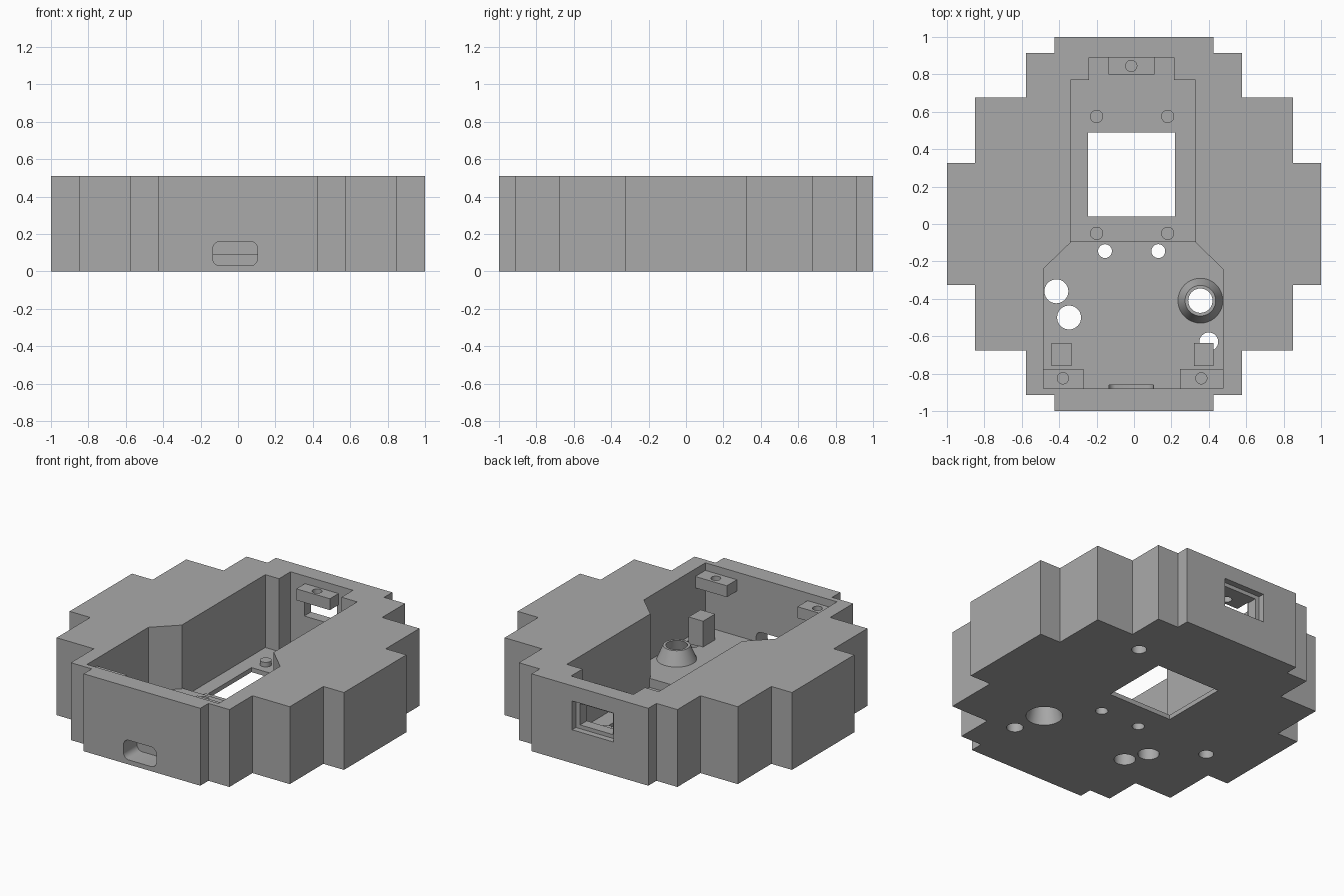
import bpy, bmesh, math

if "Cube" in bpy.data.objects:
    bpy.data.objects.remove(bpy.data.objects["Cube"], do_unlink=True)

grey = bpy.data.materials.new("plain grey")
grey.use_nodes = True
grey.diffuse_color = (0.4, 0.4, 0.4, 1)
grey.node_tree.nodes["Principled BSDF"].inputs["Base Color"].default_value = (0.4, 0.4, 0.4, 1)

HEIGHT, LOW, HIGH = 0.51, 0.03, 0.09   # rim height and the two floor levels


def finish(bm, name):
    bmesh.ops.recalc_face_normals(bm, faces=bm.faces)
    mesh = bpy.data.meshes.new(name)
    bm.to_mesh(mesh)
    bm.free()
    mesh.materials.append(grey)
    obj = bpy.data.objects.new(name, mesh)
    bpy.context.collection.objects.link(obj)
    return obj


def prism(name, points, z0, z1):
    bm = bmesh.new()
    face = bm.faces.new([bm.verts.new((x, y, z0)) for x, y in points])
    top = bmesh.ops.extrude_face_region(bm, geom=[face])["geom"]
    verts = [v for v in top if isinstance(v, bmesh.types.BMVert)]
    bmesh.ops.translate(bm, verts=verts, vec=(0, 0, z1 - z0))
    return finish(bm, name)


def box(name, x0, x1, y0, y1, z0, z1):
    return prism(name, [(x0, y0), (x1, y0), (x1, y1), (x0, y1)], z0, z1)


def cone(name, x, y, r0, r1, z0, z1):
    bm = bmesh.new()
    bmesh.ops.create_cone(bm, cap_ends=True, segments=40, radius1=r0, radius2=r1, depth=z1 - z0)
    bmesh.ops.translate(bm, verts=bm.verts, vec=(x, y, (z0 + z1) / 2))
    return finish(bm, name)


def cut(target, cutter):
    mod = target.modifiers.new("cut", "BOOLEAN")
    mod.operation, mod.solver, mod.object = "DIFFERENCE", "EXACT", cutter
    bpy.context.view_layer.objects.active = target
    bpy.ops.object.modifier_apply(modifier=mod.name)
    bpy.data.objects.remove(cutter, do_unlink=True)


# Stepped outer body, mirrored from one quarter outline
quarter = [(1, 0.325), (0.85, 0.325), (0.85, 0.675), (0.578, 0.675),
           (0.578, 0.915), (0.425, 0.915), (0.425, 1)]
half = quarter + [(-x, y) for x, y in reversed(quarter)]
body = prism("body", half + [(-x, -y) for x, y in half], 0, HEIGHT)

# Wide front cavity over the raised floor, narrow back cavity over the thin floor
cut(body, prism("front_cavity", [(-0.485, -0.88), (0.475, -0.88), (0.475, -0.24), (0.33, -0.1),
                                 (0.33, -0.05), (-0.34, -0.05), (-0.34, -0.1), (-0.485, -0.24)], HIGH, 0.7))
cut(body, prism("back_cavity", [(-0.34, -0.09), (0.33, -0.09), (0.33, 0.77), (0.215, 0.77),
                                (0.215, 0.89), (-0.24, 0.89), (-0.24, 0.77), (-0.34, 0.77)], LOW, 0.7))

# Square opening in the floor
cut(body, box("floor_window", -0.245, 0.22, 0.04, 0.49, -0.1, 0.2))

# Round holes through the floor
for x, y, r in [(-0.155, -0.145, 0.037), (0.13, -0.145, 0.037), (-0.415, -0.36, 0.064),
                (-0.347, -0.5, 0.064), (0.4, -0.63, 0.05)]:
    cut(body, cone("floor_hole", x, y, r, r, -0.1, 0.25))

# Blind holes in the underside
for x, y in [(0.43, 0.56), (-0.68, -0.14)]:
    cut(body, cone("underside_hole", x, y, 0.045, 0.045, -0.1, 0.2))

# Recessed window in the back wall
cut(body, box("back_recess", -0.17, 0.13, 0.96, 1.1, 0.22, 0.41))
cut(body, box("back_opening", -0.14, 0.1, 0.8, 1.1, 0.245, 0.385))

# Rounded slot in the front wall
bm = bmesh.new()
rim = []
for i in range(24):
    a = 2 * math.pi * (i + 0.5) / 24
    cx = -0.015 + math.copysign(0.08, math.cos(a))
    cz = 0.095 + math.copysign(0.025, math.sin(a))
    rim.append(bm.verts.new((cx + 0.04 * math.cos(a), -1.1, cz + 0.04 * math.sin(a))))
ends = bmesh.ops.extrude_face_region(bm, geom=[bm.faces.new(rim)])["geom"]
bmesh.ops.translate(bm, vec=(0, 0.24, 0), verts=[v for v in ends if isinstance(v, bmesh.types.BMVert)])
cut(body, finish(bm, "front_slot"))

# Hollow cone boss, its bore flaring out through the floor
BORE = (0.355, -0.41, 0.11, 0.065, 0, 0.18)
boss = cone("cone_boss", 0.355, -0.41, 0.122, 0.082, HIGH - 0.005, 0.18)
slope = (0.065 - 0.11) / 0.18
for target in (body, boss):
    cut(target, cone("bore", 0.355, -0.41, 0.11 - 0.1 * slope, 0.065 + 0.1 * slope, -0.1, 0.28))

# Screw blocks under the rim
for name, x0, x1, y0, y1, hx, hy in [("back_screw_block", -0.135, 0.11, 0.8, 0.895, -0.015, 0.845),
                                     ("left_screw_block", 0.245, 0.48, -0.885, -0.775, 0.36, -0.825),
                                     ("right_screw_block", -0.49, -0.27, -0.885, -0.775, -0.38, -0.825)]:
    block = box(name, x0, x1, y0, y1, 0.385, 0.46)
    cut(block, cone("screw_hole", hx, hy, 0.03, 0.03, 0.3, 0.6))

# Support pillars
for name, x in [("left_pillar", 0.373), ("right_pillar", -0.388)]:
    box(name, x - 0.053, x + 0.053, -0.76, -0.635, HIGH - 0.005, 0.26)

# Locating pegs around the floor window
for x in (-0.2, 0.18):
    for y in (-0.05, 0.575):
        cone("locating_peg", x, y, 0.035, 0.035, LOW - 0.005, 0.06)

# Smooth round walls, keep corners sharp
for obj in bpy.context.scene.objects:
    obj.select_set(obj.type == "MESH" and obj.data.materials.get("plain grey") is not None)
bpy.context.view_layer.objects.active = body
bpy.ops.object.shade_smooth_by_angle(angle=math.radians(30))
